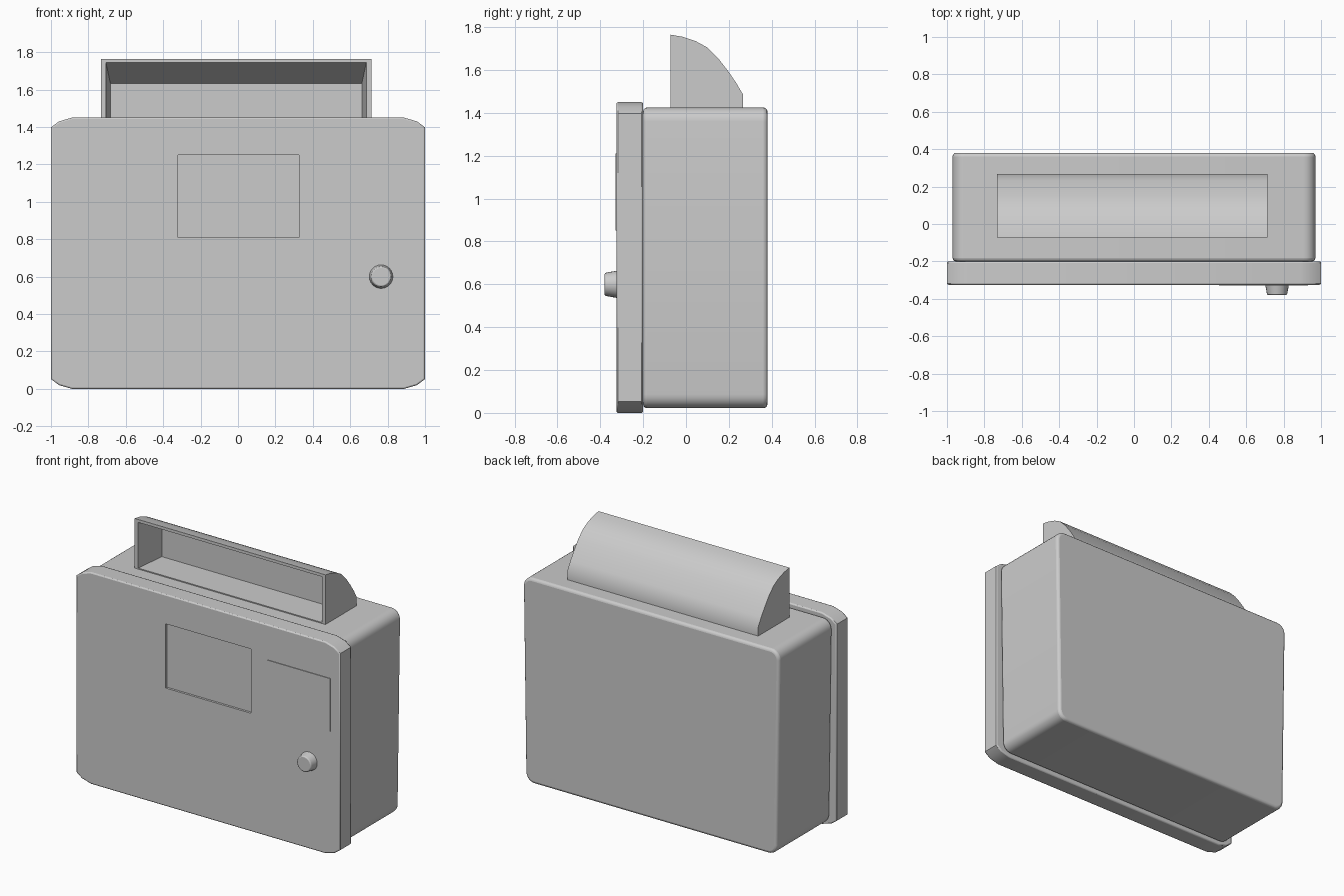
import bpy, bmesh, math
from mathutils import Matrix

if "Cube" in bpy.data.objects:
    bpy.data.objects.remove(bpy.data.objects["Cube"])


def finish(name, bm, bevel=0.0, segments=2, limit=60):
    bmesh.ops.recalc_face_normals(bm, faces=bm.faces)
    me = bpy.data.meshes.new(name)
    bm.to_mesh(me)
    bm.free()
    ob = bpy.data.objects.new(name, me)
    bpy.context.collection.objects.link(ob)
    if bevel:
        mod = ob.modifiers.new("edge_bevel", 'BEVEL')
        mod.width, mod.segments = bevel, segments
        mod.limit_method, mod.angle_limit = 'ANGLE', math.radians(limit)
    return ob


def smooth(ob):
    bpy.ops.object.select_all(action='DESELECT')
    ob.select_set(True)
    bpy.context.view_layer.objects.active = ob
    bpy.ops.object.shade_smooth_by_angle(angle=math.radians(35))


def prism(name, outline, y0, y1, **kw):
    # extrude an x/z outline along y
    bm = bmesh.new()
    a, b = [[bm.verts.new((x, y, z)) for x, z in outline] for y in (y0, y1)]
    bm.faces.new(a)
    bm.faces.new(b)
    n = len(a)
    for i in range(n):
        j = (i + 1) % n
        bm.faces.new((a[i], a[j], b[j], b[i]))
    return finish(name, bm, **kw)


def rect(x0, x1, z0, z1):
    return [(x0, z0), (x1, z0), (x1, z1), (x0, z1)]


def mirrored(half):
    return half + [(-x, z) for x, z in reversed(half)]


# front panel with chamfered corners
corner = [(0.888, 0), (0.957, 0.02), (1.0, 0.052)]
half = corner + [(x, 1.45 - z) for x, z in reversed(corner)]
panel = prism("front_panel", mirrored(half), -0.325, -0.2, bevel=0.008)

# shallow window recess
cutter = prism("window_cutter", rect(-0.32, 0.325, 0.81, 1.25), -0.4, -0.31)
cutter.hide_render = True
cutter.hide_set(True)
cut = panel.modifiers.new("window", 'BOOLEAN')
cut.object, cut.operation, cut.solver = cutter, 'DIFFERENCE', 'EXACT'
smooth(panel)

# rear body, slightly narrower at the bottom
R = 0.065
half = []
for cx, cz, start in ((0.952 - R, 0.022 + R, -90), (0.97 - R, 1.425 - R, 0)):
    for i in range(7):
        t = math.radians(start + 15 * i)
        half.append((cx + R * math.cos(t), cz + R * math.sin(t)))
body = prism("rear_body", mirrored(half), -0.2, 0.38, bevel=0.018, segments=3)
smooth(body)

# thin label plate
prism("label_plate", rect(0.455, 0.93, 0.85, 1.21), -0.33, -0.32)

# knob
bm = bmesh.new()
bmesh.ops.create_cone(bm, cap_ends=True, segments=24, radius1=0.065, radius2=0.053,
                      depth=0.065,
                      matrix=Matrix.Translation((0.765, -0.3475, 0.6))
                      @ Matrix.Rotation(math.radians(90), 4, 'X'))
knob = finish("knob", bm, bevel=0.006)
smooth(knob)

# top hood: curved shell with a tapered pocket opening to the front
profile = [(-0.072, 1.765), (-0.015, 1.755), (0.045, 1.735), (0.1, 1.705), (0.15, 1.655),
           (0.195, 1.597), (0.233, 1.542), (0.266, 1.486), (0.266, 1.42), (-0.072, 1.42)]
bm = bmesh.new()
left, right = [[bm.verts.new((x, y, z)) for y, z in profile] for x in (-0.733, 0.713)]
bm.faces.new(left)
bm.faces.new(right)
for i in range(len(profile) - 1):
    bm.faces.new((left[i], left[i + 1], right[i + 1], right[i]))
outer = [left[-1], right[-1], right[0], left[0]]
rim = [bm.verts.new((x, -0.072, z)) for x, z in rect(-0.706, 0.686, 1.432, 1.745)]
back = [bm.verts.new((x, 0.15, z)) for x, z in rect(-0.682, 0.662, 1.432, 1.632)]
for a, b in ((outer, rim), (rim, back)):
    for i in range(4):
        j = (i + 1) % 4
        bm.faces.new((a[i], a[j], b[j], b[i]))
bm.faces.new(back)
smooth(finish("top_hood", bm))
